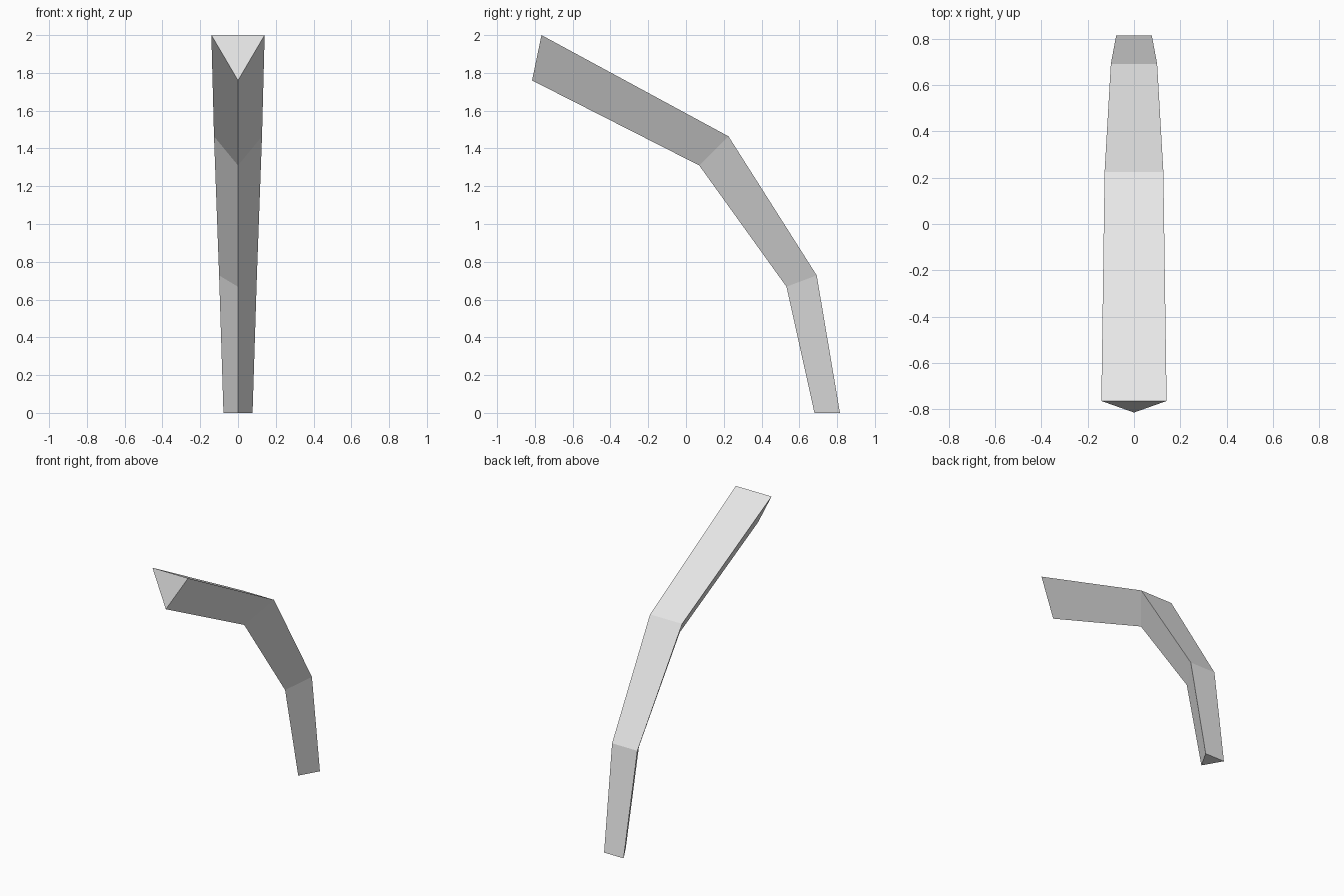
import bpy
import bmesh

cube = bpy.data.objects.get("Cube")
if cube:
    bpy.data.objects.remove(cube, do_unlink=True)

# Plain grey material
grey = bpy.data.materials.new("light grey")
grey.use_nodes = True
colour = (0.8, 0.8, 0.8, 1)
grey.diffuse_color = colour
grey.node_tree.nodes["Principled BSDF"].inputs["Base Color"].default_value = colour

# Cross-sections from base to tip: half width, outer (y, z), inner ridge (y, z)
sections = [
    (0.077, (0.815, 0), (0.68, 0)),
    (0.1, (0.692, 0.728), (0.532, 0.668)),
    (0.127, (0.225, 1.464), (0.07, 1.31)),
    (0.141, (-0.765, 2), (-0.815, 1.76)),
]

# Bent three-sided arm, bridged between sections and capped at both ends
bm = bmesh.new()
rings = []
for half, outer, ridge in sections:
    points = [(-half, *outer), (half, *outer), (0, *ridge)]
    rings.append([bm.verts.new(p) for p in points])
for low, high in zip(rings, rings[1:]):
    for i in range(3):
        j = (i + 1) % 3
        bm.faces.new((low[i], low[j], high[j], high[i]))
bm.faces.new(rings[0])
bm.faces.new(rings[-1])
bmesh.ops.recalc_face_normals(bm, faces=bm.faces)

mesh = bpy.data.meshes.new("curved_arm")
bm.to_mesh(mesh)
bm.free()
mesh.materials.append(grey)
arm = bpy.data.objects.new("curved_arm", mesh)
bpy.context.collection.objects.link(arm)
